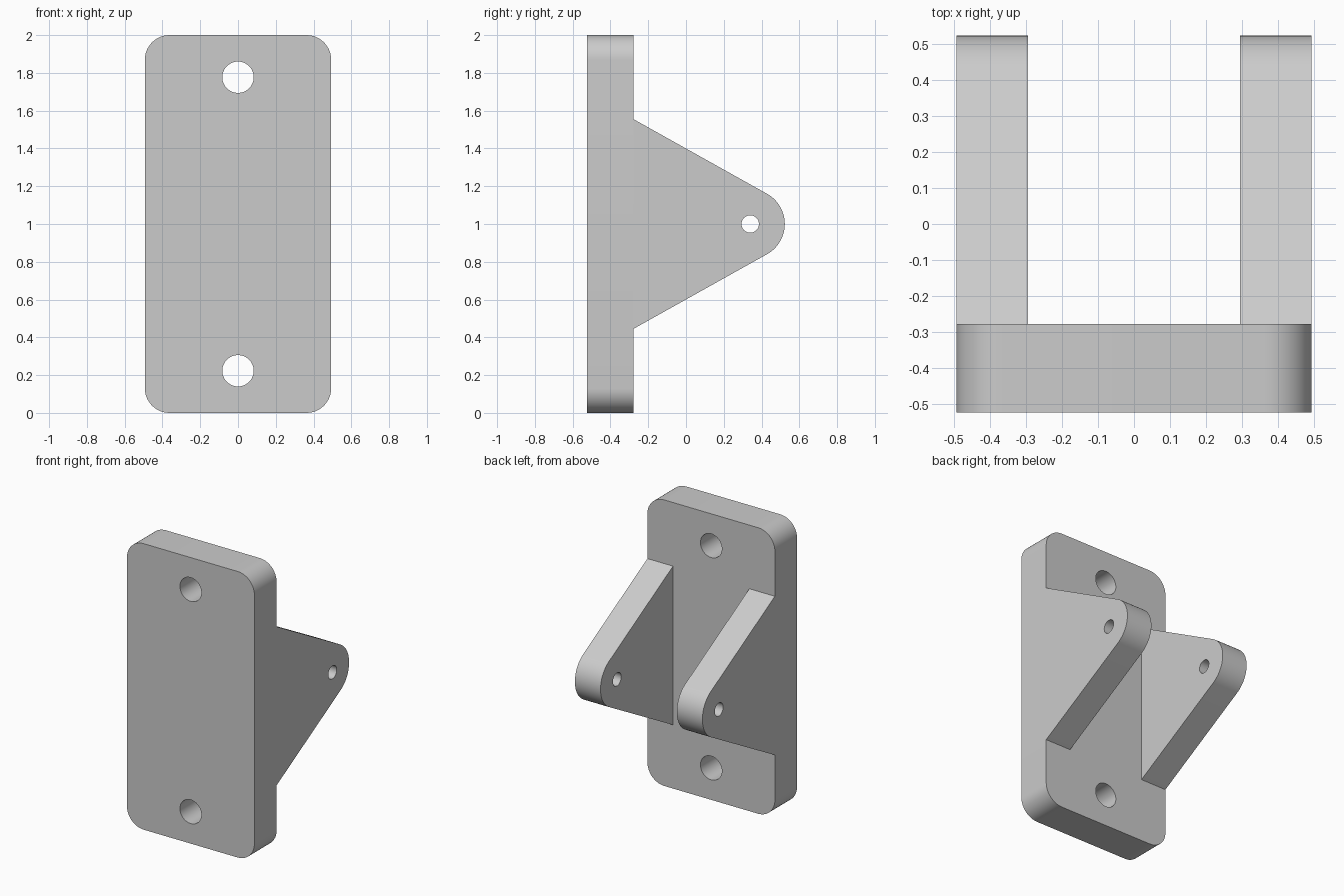
import bpy
import bmesh
from math import sin, cos, pi, asin, atan2, hypot
from mathutils import Matrix

cube = bpy.data.objects.get("Cube")
if cube:
    bpy.data.objects.remove(cube)

grey = bpy.data.materials.new("light grey metal")
grey.use_nodes = True
colour = (0.6, 0.6, 0.6, 1)
grey.diffuse_color = colour
grey.node_tree.nodes["Principled BSDF"].inputs["Base Color"].default_value = colour


def arc(cx, cy, r, start, end, steps):
    return [(cx + r * cos(start + (end - start) * i / steps),
             cy + r * sin(start + (end - start) * i / steps))
            for i in range(steps + 1)]


def circle(cx, cy, r):
    return arc(cx, cy, r, 0, 2 * pi, 48)[:-1]


def solid(name, loops, thickness, matrix):
    """Extrude an outline with holes into a welded, sharp-edged solid."""
    curve = bpy.data.curves.new(name + " profile", "CURVE")
    curve.dimensions = "2D"
    curve.fill_mode = "BOTH"
    curve.extrude = thickness / 2
    for loop in loops:
        spline = curve.splines.new("POLY")
        spline.points.add(len(loop) - 1)
        for point, (x, y) in zip(spline.points, loop):
            point.co = (x, y, 0, 1)
        spline.use_cyclic_u = True
    helper = bpy.data.objects.new(name + " helper", curve)
    bpy.context.collection.objects.link(helper)
    bpy.context.view_layer.update()
    graph = bpy.context.evaluated_depsgraph_get()
    mesh = bpy.data.meshes.new_from_object(helper.evaluated_get(graph))
    bpy.data.objects.remove(helper)

    bm = bmesh.new()
    bm.from_mesh(mesh)
    bmesh.ops.remove_doubles(bm, verts=bm.verts, dist=0.0001)
    bmesh.ops.recalc_face_normals(bm, faces=bm.faces)
    bm.transform(matrix)
    bm.to_mesh(mesh)
    bm.free()
    mesh.name = name
    mesh.materials.clear()
    mesh.materials.append(grey)
    obj = bpy.data.objects.new(name, mesh)
    bpy.context.collection.objects.link(obj)
    bpy.ops.object.select_all(action="DESELECT")
    obj.select_set(True)
    bpy.context.view_layer.objects.active = obj
    bpy.ops.object.shade_smooth_by_angle(angle=pi / 6)
    return obj


half_width, height, front, back = 0.493, 2.0, -0.523, -0.278
mid = height / 2

# Mounting plate: rounded rectangle with two bolt holes
radius = 0.13
ix = half_width - radius
outline = []
for i, (cx, cz) in enumerate([(ix, height - radius), (-ix, height - radius),
                              (-ix, radius), (ix, radius)]):
    outline += arc(cx, cz, radius, i * pi / 2, (i + 1) * pi / 2, 12)
bolt_holes = [circle(0, mid + s * 0.777, 0.083) for s in (-1, 1)]
upright = Matrix.Translation((0, (front + back) / 2, 0)) @ Matrix.Rotation(pi / 2, 4, "X")
solid("mounting_plate", [outline] + bolt_holes, back - front, upright)

# Side lugs: triangles with sides tangent to a round tip, and a pin hole
tip_y, tip_r, half_base, lug_width = 0.34, 0.183, 0.555, 0.198
reach = tip_y - back
slope = atan2(half_base, reach) - asin(tip_r / hypot(half_base, reach))
tangent = pi / 2 - slope
lug = [(back, mid + half_base), (back, mid - half_base)]
lug += arc(tip_y, mid, tip_r, -tangent, tangent, 32)
pin_hole = circle(tip_y, mid, 0.046)
# Profile axes map to y and z, thickness to x
sideways = Matrix(((0, 0, 1, 0), (1, 0, 0, 0), (0, 1, 0, 0), (0, 0, 0, 1)))
for side, name in ((1, "left_lug"), (-1, "right_lug")):
    shift = Matrix.Translation((side * (half_width - lug_width / 2), 0, 0))
    solid(name, [lug, pin_hole], lug_width, shift @ sideways)
